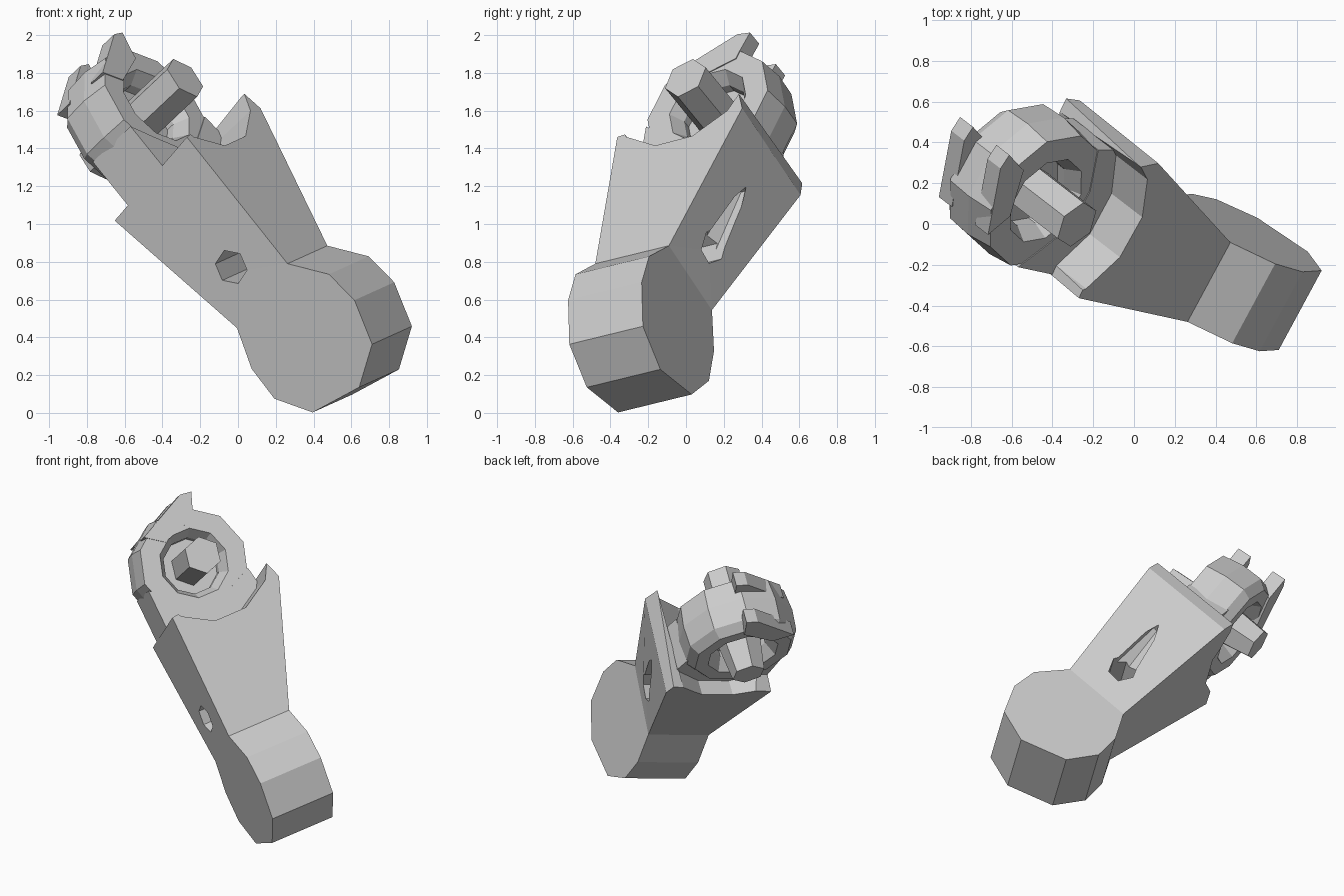
import bpy, bmesh
from math import sin, cos, pi
from mathutils import Vector

if "Cube" in bpy.data.objects:
    bpy.data.objects.remove(bpy.data.objects["Cube"])

# Local frame: u runs along the arm, n across it, v along the ring axle
C = Vector((-0.40, 0.09, 1.66))
N = Vector((0.465, 0.86, 0.21)).normalized()
U = Vector((-0.62, 0.135, 0.77))
U = (U - N * U.dot(N)).normalized()
V = N.cross(U)


def P(u, n, v):
    return C + U * u + N * n + V * v


def finish(name, bm):
    bmesh.ops.recalc_face_normals(bm, faces=bm.faces)
    me = bpy.data.meshes.new(name)
    bm.to_mesh(me)
    bm.free()
    ob = bpy.data.objects.new(name, me)
    bpy.context.collection.objects.link(ob)
    return ob


def loft(name, a, b):
    """Solid between two matching loops of local points."""
    bm = bmesh.new()
    la = [bm.verts.new(P(*p)) for p in a]
    lb = [bm.verts.new(P(*p)) for p in b]
    k = len(a)
    for i in range(k):
        j = (i + 1) % k
        bm.faces.new((la[i], la[j], lb[j], lb[i]))
    bm.faces.new(la)
    bm.faces.new(lb)
    return finish(name, bm)


def prism(name, outline, v0, v1):
    return loft(name, [(u, n, v0) for u, n in outline], [(u, n, v1) for u, n in outline])


def circle(r, sides, place, turn=0.0):
    pts = []
    for i in range(sides):
        a = 2 * pi * (i + turn) / sides
        pts.append(place(r * cos(a), r * sin(a)))
    return pts


def round_v(name, r0, v0, r1, v1, sides, turn=0.0):
    return loft(name,
                circle(r0, sides, lambda x, y: (x, y, v0), turn),
                circle(r1, sides, lambda x, y: (x, y, v1), turn))


def cut(ob, cutter):
    m = ob.modifiers.new("cut", 'BOOLEAN')
    m.operation = 'DIFFERENCE'
    m.solver = 'EXACT'
    m.object = cutter
    cutter.hide_render = True
    cutter.hide_set(True)


# Faceted drum at the foot
drum = [(-1.164, .18), (-1.358, .337), (-1.553, .36), (-1.79, .277), (-1.911, .052),
        (-1.838, -.265), (-1.644, -.395), (-1.443, -.39), (-1.23, -.305)]
loft("foot_drum", [(u, -.365, v) for u, v in drum], [(u, .088, v) for u, v in drum])

# Arm flaring from the drum to the socket, with a bevelled far corner
arm = loft("arm",
           [(-1.164, -.365, .18), (-1.164, .088, .18), (-.327, .41, .20),
            (-.215, .37, .20), (-.30, -.372, .185)],
           [(-1.23, -.365, -.305), (-1.23, .088, -.305), (-.40, .40, -.47),
            (-.31, .39, -.48), (-.36, -.365, -.48)])

# Concave socket, cross hole and the tapering groove behind it
cut(arm, round_v("socket_cutter", .445, -.8, .445, .6, 12, .5))
hole = lambda n: circle(.095, 6, lambda x, y: (-.97 + x, n, -.10 + y), .3)
cut(arm, loft("hole_cutter", hole(-.6), hole(.6)))
cut(arm, loft("groove_cutter",
              circle(.085, 6, lambda x, y: (-.93, .18 + x, -.10 + y)),
              circle(.03, 6, lambda x, y: (-.61, .28 + x, -.10 + y))))

# Ring at the head: revolved section
section = [(.37, -.05), (.39, -.20), (.38, -.35), (.33, -.41),
           (.24, -.41), (.19, -.32), (.19, -.13), (.235, -.05)]
SIDES = 10
bm = bmesh.new()
rings = [[bm.verts.new(P(*p)) for p in circle(r, SIDES, lambda x, y: (x, y, v), .5)]
         for r, v in section]
for k in range(len(rings)):
    a, b = rings[k], rings[(k + 1) % len(rings)]
    for i in range(SIDES):
        j = (i + 1) % SIDES
        bm.faces.new((a[i], a[j], b[j], b[i]))
finish("head_ring", bm)

# Neck merging the ring into the arm, flush on the front side
neck = [(-.50, -.362), (-.05, -.368), (-.15, -.25), (-.27, -.10),
        (-.27, .10), (-.17, .32), (-.28, .34), (-.50, .28)]
prism("ring_neck", neck, -.36, -.045)

# Web inside the ring
round_v("ring_web", .20, -.28, .20, -.18, SIDES, .5)

# Hexagonal axle, tapered towards the back
round_v("axle_front", .125, -.25, .125, .19, 6, .2)
round_v("axle_back", .11, -.56, .15, -.26, 6, .2)

# Pair of ramped teeth on the ring
tooth = [(.44, .19), (.45, .11), (.285, -.24), (.20, -.12), (.28, .13), (.326, .145)]
for i, v in enumerate((-.095, -.375)):
    prism(f"ring_tooth_{i + 1}", tooth, v - .05, v + .05)
